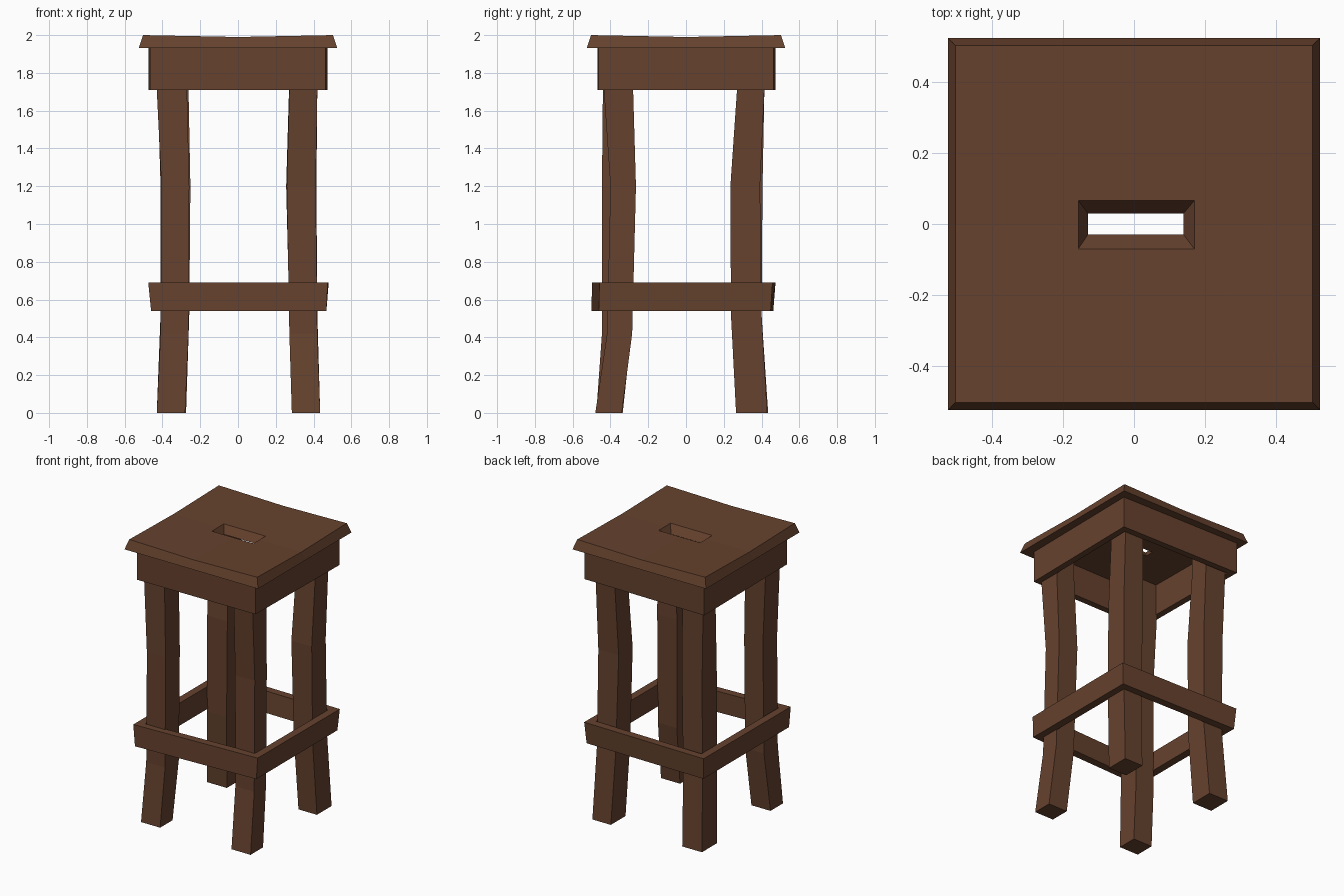
import bpy, bmesh

if "Cube" in bpy.data.objects:
    bpy.data.objects.remove(bpy.data.objects["Cube"])

wood = bpy.data.materials.new("brown wood")
wood.diffuse_color = (0.132, 0.054, 0.027, 1)
wood.use_nodes = True
wood.node_tree.nodes["Principled BSDF"].inputs["Base Color"].default_value = wood.diffuse_color


def loft(name, rings, tube=False):
    """Skin equal-length rings; a tube joins last ring to first, otherwise ends are capped."""
    bm = bmesh.new()
    loops = [[bm.verts.new(p) for p in r] for r in rings]
    n = len(loops[0])
    pairs = list(zip(loops, loops[1:]))
    if tube:
        pairs.append((loops[-1], loops[0]))
    else:
        bm.faces.new(loops[0][::-1])
        bm.faces.new(loops[-1])
    for a, b in pairs:
        for i in range(n):
            j = (i + 1) % n
            bm.faces.new((a[i], a[j], b[j], b[i]))
    bmesh.ops.recalc_face_normals(bm, faces=bm.faces)
    me = bpy.data.meshes.new(name)
    bm.to_mesh(me)
    bm.free()
    me.materials.append(wood)
    ob = bpy.data.objects.new(name, me)
    bpy.context.collection.objects.link(ob)
    return ob


def rect(x0, x1, y0, y1, z):
    return [(x0, y0, z), (x1, y0, z), (x1, y1, z), (x0, y1, z)]


def rect_mid(x0, x1, y0, y1, z, dip=0.0):
    """Rectangle with edge midpoints that can sag."""
    c = rect(x0, x1, y0, y1, z)
    out = []
    for a, b in zip(c, c[1:] + c[:1]):
        out += [a, ((a[0] + b[0]) / 2, (a[1] + b[1]) / 2, z - dip)]
    return out


# Worn seat with bevelled rim and tapered hand slot
loft("seat", [
    rect_mid(-.525, .525, -.525, .525, 1.932),
    rect_mid(-.503, .503, -.503, .503, 2.0, .010),
    rect_mid(-.157, .17, -.07, .066, 1.986),
    rect_mid(-.13, .14, -.03, .03, 1.932)], tube=True)


def frame(name, z0, z1, bottom, top, t):
    """Hollow four-sided band from outer corners, wall thickness t."""
    sx, sy = (1, -1, -1, 1), (1, 1, -1, -1)

    def ring(c, z, inset):
        return [(x + sx[i] * inset, y + sy[i] * inset, z) for i, (x, y) in enumerate(c)]
    loft(name, [ring(bottom, z0, 0), ring(top, z1, 0), ring(top, z1, t), ring(bottom, z0, t)], tube=True)


# Apron under the seat
apron = [(-.465, -.468), (.462, -.462), (.473, .462), (-.475, .474)]
frame("apron", 1.71, 1.935, apron, apron, .045)

# Footrest band round the legs
frame("footrest", .54, .69,
      [(-.46, -.50), (.468, -.462), (.468, .448), (-.46, .462)],
      [(-.475, -.498), (.475, -.458), (.48, .458), (-.47, .474)], .055)

# Crooked legs: (z, x0, x1, y0, y1) per section
legs = {
    "front_left_leg": [(0, -.43, -.28, -.475, -.335), (.42, -.41, -.262, -.445, -.29),
                       (1.2, -.405, -.258, -.445, -.285), (1.71, -.43, -.27, -.44, -.28),
                       (1.94, -.43, -.27, -.44, -.28)],
    "front_right_leg": [(0, .285, .435, -.48, -.34), (.42, .272, .42, -.418, -.285),
                        (1.2, .258, .412, -.40, -.265), (1.71, .272, .42, -.435, -.28),
                        (1.94, .272, .42, -.435, -.28)],
    "back_right_leg": [(0, .29, .435, .265, .43), (.52, .272, .42, .238, .40),
                       (1.2, .255, .415, .235, .392), (1.71, .27, .42, .27, .415),
                       (1.94, .27, .42, .27, .42)],
    "back_left_leg": [(0, -.43, -.275, .268, .435), (.52, -.41, -.258, .24, .40),
                      (1.2, -.41, -.252, .24, .405), (1.71, -.425, -.262, .275, .415),
                      (1.94, -.425, -.262, .275, .42)],
}
for name, sections in legs.items():
    loft(name, [rect(x0, x1, y0, y1, z) for z, x0, x1, y0, y1 in sections])
